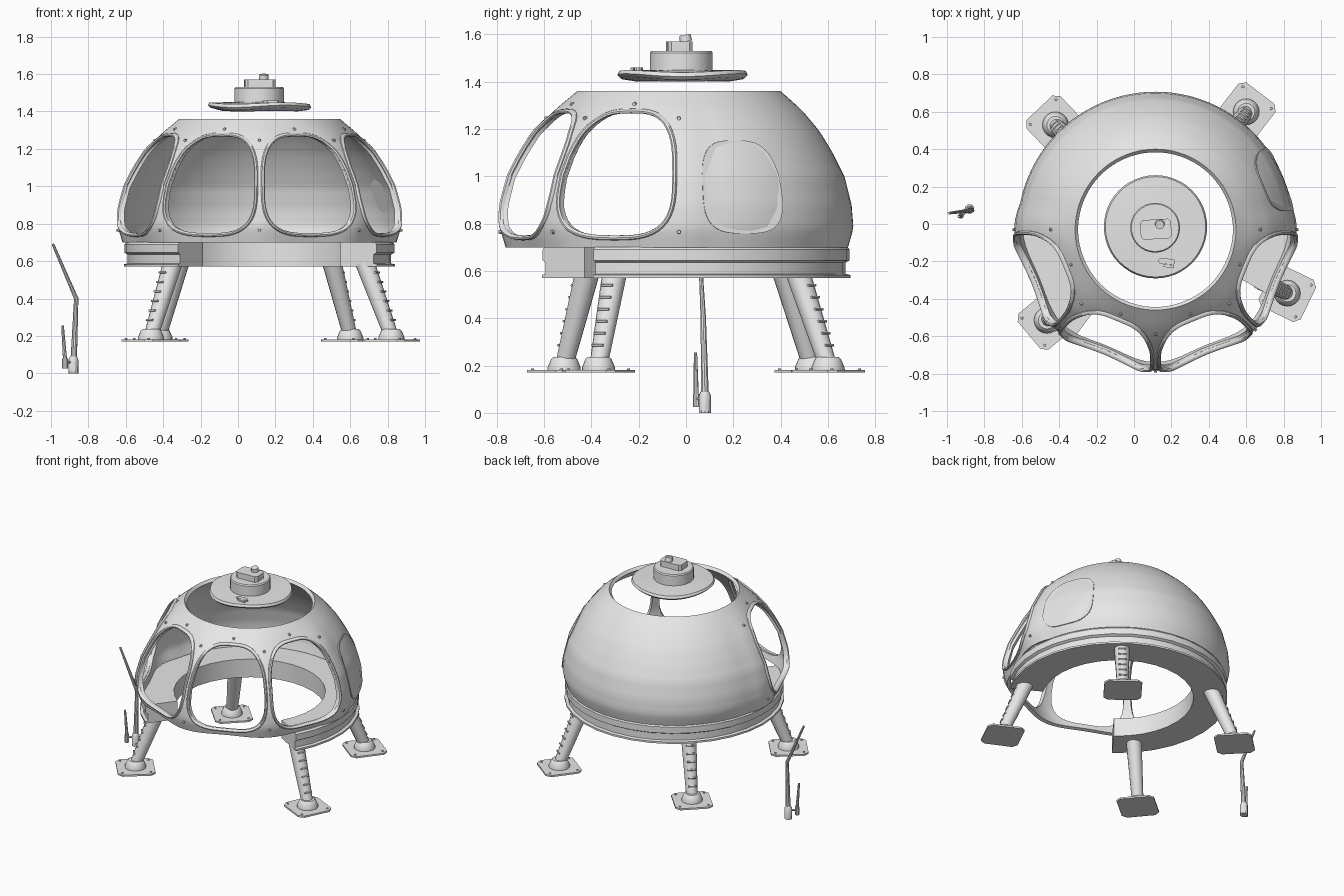
import bpy, bmesh, math
from mathutils import Vector, Matrix

if "Cube" in bpy.data.objects:
    bpy.data.objects.remove(bpy.data.objects["Cube"])

grey = bpy.data.materials.new("plain_grey")
grey.use_nodes = True
grey.diffuse_color = (0.8, 0.8, 0.8, 1)
grey.node_tree.nodes["Principled BSDF"].inputs["Base Color"].default_value = (0.8, 0.8, 0.8, 1)

CX, CY = 0.115, -0.03          # dome axis
PROFILE = [(0.715, 0.70), (0.738, 0.78), (0.73, 0.88), (0.70, 1.0), (0.65, 1.1),
           (0.595, 1.19), (0.52, 1.28), (0.43, 1.36)]


def polar(deg, r, z):
    """Point around the dome axis; 0 degrees faces the front."""
    a = math.radians(deg)
    return Vector((CX + r * math.sin(a), CY - r * math.cos(a), z))


def dome_radius(deg, z):
    """Dome profile, with faceted bulges between the front windows."""
    r = PROFILE[0][0]
    for (r0, z0), (r1, z1) in zip(PROFILE, PROFILE[1:]):
        if z0 <= z <= z1:
            r = r0 + (r1 - r0) * (z - z0) / (z1 - z0)
    deg = abs((deg + 180) % 360 - 180)
    if deg < 101.25:
        r *= 1 + 0.025 * math.cos(math.radians(8 * deg)) * min(1, max(0, (1.36 - z) / 0.16))
    return r


def on_dome(deg, z, scale=1.0):
    return polar(deg, dome_radius(deg, z) * scale, z)


def finish(obj, angle=35):
    obj.data.materials.clear()
    obj.data.materials.append(grey)
    bpy.ops.object.select_all(action='DESELECT')
    obj.select_set(True)
    bpy.context.view_layer.objects.active = obj
    bpy.ops.object.shade_smooth_by_angle(angle=math.radians(angle))
    return obj


def loft(name, loops, caps=True, wrap=False):
    """Skin a stack of equal closed loops; wrap joins the last to the first."""
    bm = bmesh.new()
    rows = [[bm.verts.new(p) for p in loop] for loop in loops]
    n = len(rows[0])
    pairs = list(zip(rows, rows[1:])) + ([(rows[-1], rows[0])] if wrap else [])
    for a, b in pairs:
        for i in range(n):
            j = (i + 1) % n
            bm.faces.new((a[i], a[j], b[j], b[i]))
    if caps and not wrap:
        bm.faces.new(rows[0][::-1])
        bm.faces.new(rows[-1])
    bmesh.ops.recalc_face_normals(bm, faces=bm.faces)
    mesh = bpy.data.meshes.new(name)
    bm.to_mesh(mesh)
    bm.free()
    obj = bpy.data.objects.new(name, mesh)
    bpy.context.collection.objects.link(obj)
    return finish(obj)


def tube(name, stations, n=16):
    """Round bar through (point, radius) stations, rings square to the path."""
    pts = [Vector(p) for p, _ in stations]
    loops = []
    for i, (_, r) in enumerate(stations):
        d = pts[min(i + 1, len(pts) - 1)] - pts[max(i - 1, 0)]
        q = Vector((0, 0, 1)).rotation_difference(d)
        loops.append([pts[i] + q @ Vector((r * math.cos(k * math.tau / n), r * math.sin(k * math.tau / n), 0))
                      for k in range(n)])
    return loft(name, loops)


def box(name, centre, size, turn=0, chamfer=0.01):
    """Upright box with chamfered corners."""
    x, y, c = size[0] / 2, size[1] / 2, chamfer
    outline = [(x, c - y), (x, y - c), (x - c, y), (c - x, y), (-x, y - c), (-x, c - y), (c - x, -y), (x - c, -y)]
    rot = Matrix.Rotation(turn, 3, 'Z')
    return loft(name, [[Vector(centre) + rot @ Vector((a, b, h * size[2] / 2)) for a, b in outline] for h in (-1, 1)])


def outline(mid, half_width, z_mid, half_height, scale=1.0, n=48):
    """Rounded window outline laid over the dome."""
    pts = []
    for k in range(n):
        c, s = math.cos(k * math.tau / n), math.sin(k * math.tau / n)
        u = math.copysign(abs(c) ** 0.62, c)
        v = math.copysign(abs(s) ** 0.62, s)
        pts.append(on_dome(mid + u * half_width, z_mid + v * half_height, scale))
    return pts


# Dome shell, open at top and bottom
SEG, ROWS = 96, 22
dome = loft("dome_shell", [[on_dome(i * 360 / SEG, 0.70 + 0.66 * j / ROWS) for i in range(SEG)]
                           for j in range(ROWS + 1)], caps=False)
solid = dome.modifiers.new("thickness", 'SOLIDIFY')
solid.thickness = 0.025
solid.offset = -1
bpy.ops.object.modifier_apply(modifier=solid.name)

# Four open front windows with rounded rims
for w, mid in enumerate((-67.5, -22.5, 22.5, 67.5)):
    cutter = loft("window_cutter", [outline(mid, 20.6, 1.008, 0.263, s) for s in (0.75, 1.2)])
    cutter.hide_render = True
    cut = dome.modifiers.new("window", 'BOOLEAN')
    cut.operation, cut.solver, cut.object = 'DIFFERENCE', 'EXACT', cutter
    bpy.context.view_layer.objects.active = dome
    bpy.ops.object.modifier_apply(modifier=cut.name)
    bpy.data.objects.remove(cutter)
    rim = outline(mid, 21.1, 1.008, 0.268)
    middle = sum(rim, Vector()) / len(rim)
    out = polar(mid, 1, 0) - polar(mid, 0, 0)
    loops = []
    for p in rim:
        side = (p - middle).normalized()
        loops.append([p + side * (0.011 * math.cos(a)) + out * (0.014 * math.sin(a))
                      for a in (k * math.tau / 8 for k in range(8))])
    loft(f"window_rim_{w + 1}", loops, wrap=True)
finish(dome)

# Blank side panel
loft("side_panel", [outline(112.5, 14.5, 0.955, 0.197, s) for s in (1.0, 1.009)])

# Bolts around the windows
bolts = [(m, 0.765) for m in (-90, -45, 0, 45, 90)] + [(m, 1.245) for m in (-90, -45, 0, 45, 90)]
bolts += [(m, 1.305) for m in (-67.5, -22.5, 22.5, 67.5)]
for i, (deg, z) in enumerate(bolts):
    tube(f"dome_bolt_{i + 1}", [(on_dome(deg, z, 0.99), 0.009), (on_dome(deg, z, 1.015), 0.007)], 8)

# Base ring, left open at the front
section = [(0.50, 0.57), (0.725, 0.57), (0.725, 0.583), (0.705, 0.588), (0.705, 0.635),
           (0.722, 0.645), (0.722, 0.69), (0.712, 0.702), (0.50, 0.702)]
START, END, STEPS = 60, 323, 24
loft("base_ring", [[polar(START + (END - START) * i / STEPS, r, z) for r, z in section]
                   for i in range(STEPS + 1)])

# Legs with rungs, foot cones and foot plates
FEET = [(0.82, -0.37), (0.60, 0.60), (-0.42, 0.53), (-0.465, -0.515)]
for i, (x, y) in enumerate(FEET):
    leg = f"leg_{i + 1}"
    foot = Vector((x, y, 0.2))
    axis = Vector((CX, CY, 0.2))
    top = foot.lerp(axis, 0.2) + Vector((0, 0, 0.39))
    out = (foot - axis).normalized()
    across = Vector((-out.y, out.x, 0))
    turn = math.atan2(out.y, out.x)
    tube(f"{leg}_strut", [(foot, 0.038), (top, 0.052)])
    box(f"{leg}_plate", (x, y, 0.176), (0.25, 0.25, 0.012), turn, 0.03)
    tube(f"{leg}_cone", [((x, y, 0.18), 0.07), ((x, y, 0.192), 0.07), ((x, y, 0.228), 0.055), ((x, y, 0.236), 0.046)], 20)
    for k in range(6):
        t = 0.22 + 0.13 * k
        p = foot.lerp(top, t) + out * (0.04 + 0.014 * t)
        tube(f"{leg}_rung_{k + 1}", [(p - across * 0.026, 0.006), (p + across * 0.026, 0.006)], 6)
    for k, (a, b) in enumerate(((1, 1), (1, -1), (-1, 1), (-1, -1))):
        p = Vector((x, y, 0.18)) + out * (0.095 * a) + across * (0.095 * b)
        tube(f"{leg}_plate_bolt_{k + 1}", [(p, 0.008), (p + Vector((0, 0, 0.008)), 0.006)], 8)

# Floating cap: wavy disc, drum, box and knob
disc = [(0.2, 1.402, 0.3), (0.262, 1.414, 1), (0.276, 1.428, 1), (0.268, 1.444, 0.8), (0.13, 1.45, 0)]
loft("cap_disc", [[polar(k * 7.5, r, z + 0.006 * w * math.sin(math.radians(k * 22.5))) + Vector((0, 0.015, 0))
                   for k in range(48)] for r, z, w in disc])
hub = (0.113, -0.02)
tube("cap_drum", [((*hub, 1.44), 0.133), ((*hub, 1.522), 0.133), ((*hub, 1.53), 0.127)], 32)
box("cap_box", (0.117, -0.028, 1.55), (0.165, 0.105, 0.042), 0.06, 0.015)
tube("cap_knob", [((0.138, 0.0, 1.57), 0.026), ((0.138, -0.005, 1.598), 0.024)], 12)
box("cap_latch", (0.175, -0.2, 1.452), (0.09, 0.03, 0.016), -0.1)
box("cap_latch_bar", (0.185, -0.225, 1.45), (0.06, 0.015, 0.02), -0.1, 0.003)

# Freestanding aerials
tube("tall_aerial_base", [((-0.88, 0.08, 0), 0.026), ((-0.88, 0.08, 0.075), 0.026), ((-0.878, 0.08, 0.09), 0.018)], 10)
tube("tall_aerial_rod", [((-0.878, 0.08, 0.08), 0.017), ((-0.865, 0.073, 0.40), 0.012), ((-0.99, 0.058, 0.692), 0.007)], 10)
tube("short_aerial_base", [((-0.925, 0.043, 0.025), 0.015), ((-0.925, 0.043, 0.08), 0.015)], 10)
tube("short_aerial_rod", [((-0.925, 0.043, 0.075), 0.011), ((-0.938, 0.04, 0.255), 0.007)], 8)
tube("aerial_link", [((-0.925, 0.043, 0.06), 0.007), ((-0.88, 0.08, 0.06), 0.007)], 8)
